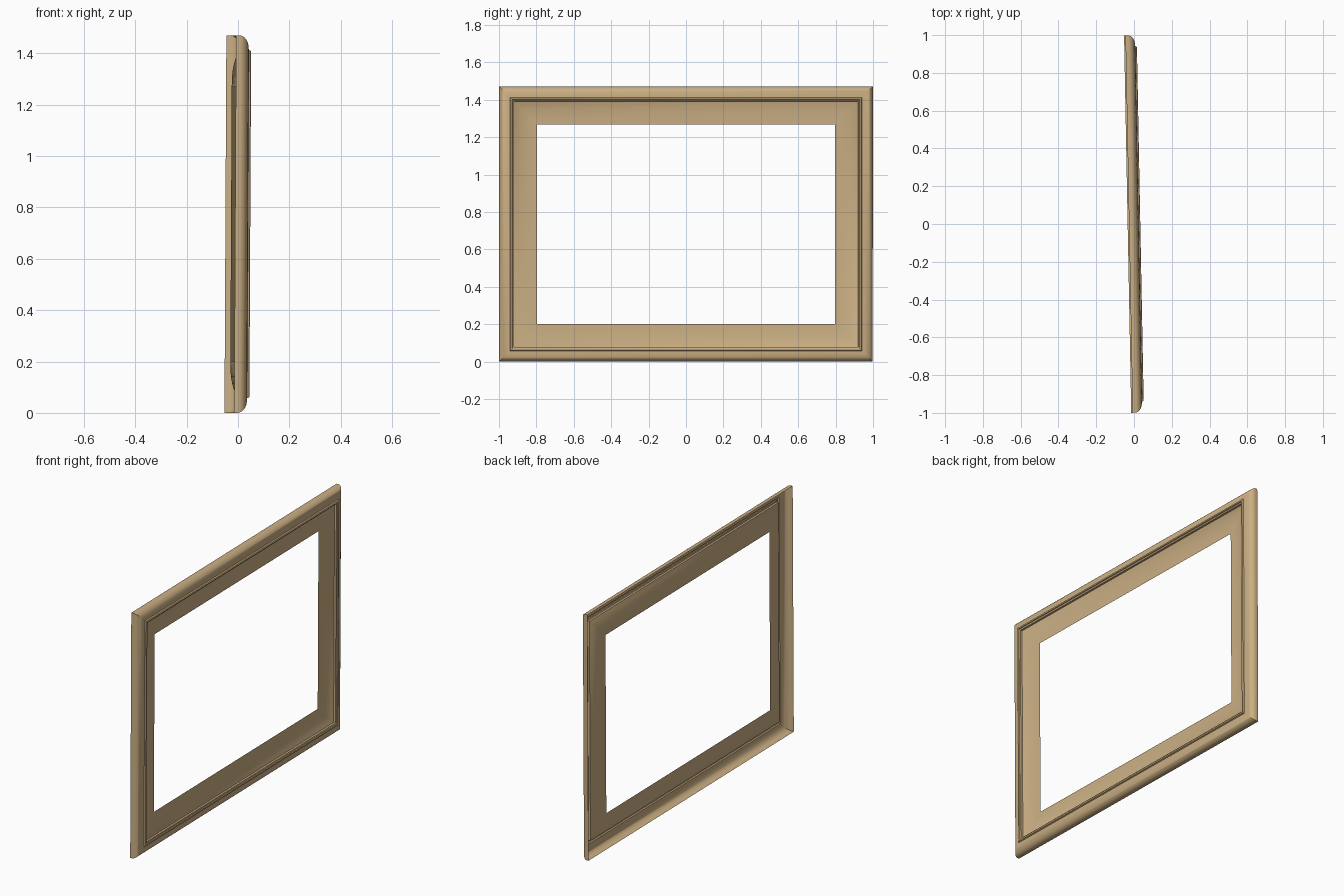
import bpy, bmesh, math
from mathutils import Matrix

if "Cube" in bpy.data.objects:
    bpy.data.objects.remove(bpy.data.objects["Cube"])

HALF_W, HALF_H = 0.999, 0.735          # outer half sizes of the frame
YAW, LEAN = 0.019, 0.005               # slight turn and lean of the frame

wood = bpy.data.materials.new("tan_wood")
wood.diffuse_color = (0.60, 0.43, 0.23, 1)
wood.use_nodes = True
wood.node_tree.nodes["Principled BSDF"].inputs["Base Color"].default_value = wood.diffuse_color


def mitred_ring(name, profile):
    """Sweep (inset, depth) points around a rectangle with mitred corners."""
    bm = bmesh.new()
    rings = []
    for inset, depth in profile:
        a, b = HALF_W - inset, HALF_H - inset
        rings.append([bm.verts.new((depth, y, z))
                      for y, z in ((-a, -b), (a, -b), (a, b), (-a, b))])
    for r0, r1 in zip(rings, rings[1:]):
        for i in range(4):
            j = (i + 1) % 4
            bm.faces.new((r0[i], r0[j], r1[j], r1[i]))
    turn = (Matrix.Translation((0, 0, HALF_H)) @ Matrix.Rotation(YAW, 4, 'Z')
            @ Matrix.Rotation(LEAN, 4, 'Y'))
    bm.transform(turn)
    mesh = bpy.data.meshes.new(name)
    bm.to_mesh(mesh)
    bm.free()
    mesh.materials.append(wood)
    obj = bpy.data.objects.new(name, mesh)
    bpy.context.collection.objects.link(obj)
    bpy.ops.object.select_all(action='DESELECT')
    obj.select_set(True)
    bpy.context.view_layer.objects.active = obj
    bpy.ops.object.shade_smooth_by_angle(angle=math.radians(35))
    return obj


# Rounded outer moulding: side, quarter-round, raised bead, inner step
quarter = [(0.05 * (1 - math.cos(t)), -0.018 + 0.038 * math.sin(t))
           for t in (math.radians(90 * i / 8) for i in range(9))]
mitred_ring("outer_moulding",
            [(0, -0.03)] + quarter +
            [(0.057, 0.021), (0.060, 0.028), (0.064, 0.030), (0.069, 0.029),
             (0.071, 0.024), (0.078, 0.021), (0.079, 0.010)])

# Dished inner border sloping back towards the opening
mitred_ring("inner_border",
            [(0.079, 0.010), (0.095, 0.003), (0.115, -0.003),
             (0.14, -0.008), (0.17, -0.011), (0.202, -0.012)])
